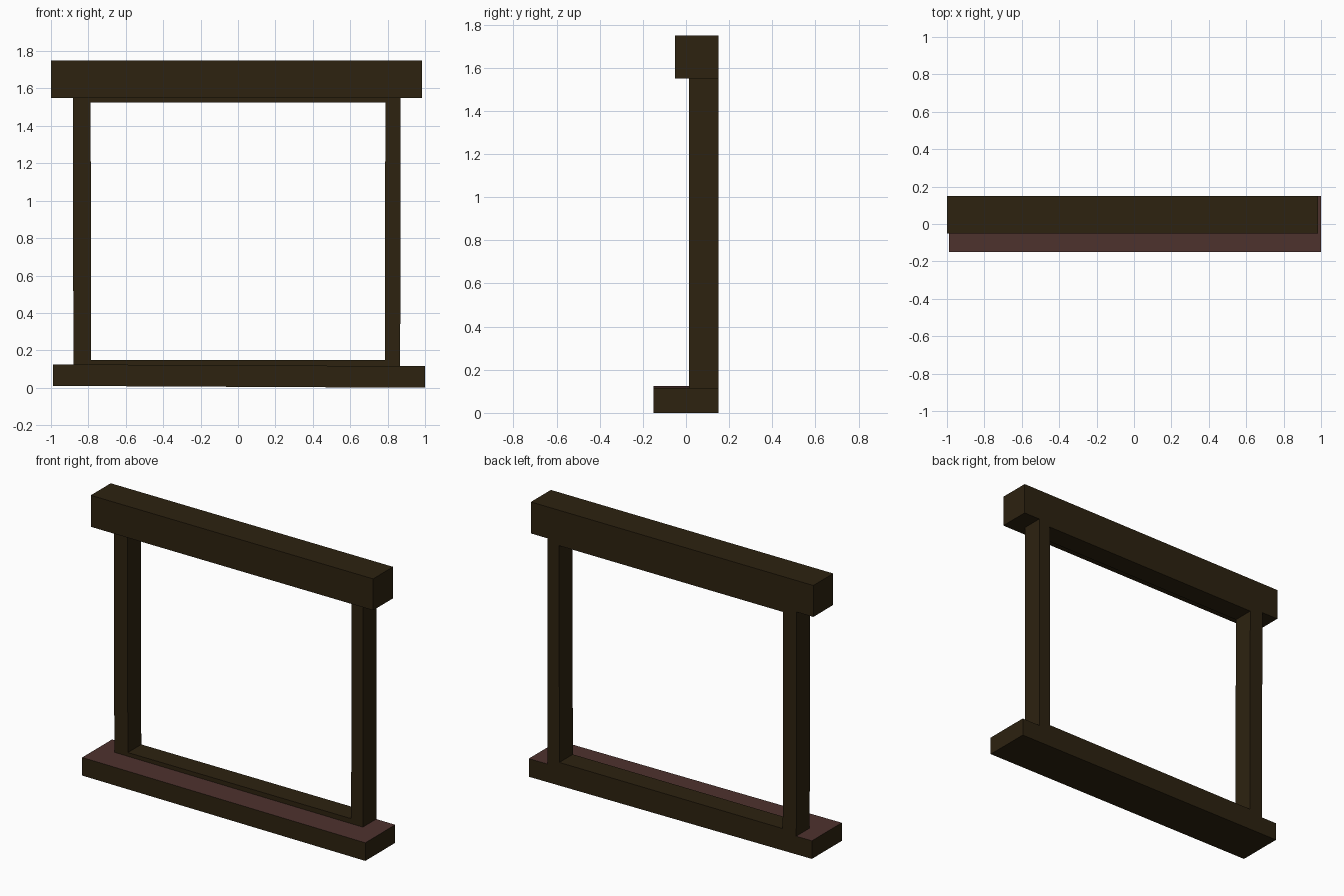
import bpy
import bmesh

old = bpy.data.objects.get("Cube")
if old:
    bpy.data.objects.remove(old, do_unlink=True)


def material(name, rgb):
    mat = bpy.data.materials.new(name)
    mat.use_nodes = True
    mat.diffuse_color = (*rgb, 1)
    mat.node_tree.nodes["Principled BSDF"].inputs["Base Color"].default_value = (*rgb, 1)
    return mat


dark_wood = material("dark wood", (0.026, 0.016, 0.005))
red_wood = material("reddish wood", (0.076, 0.032, 0.027))


def beam(name, x, y, z, sag=0.0, lean=0.0, top_material=None):
    """Box between the given ranges; sag drops the +x end, lean shifts the top in x."""
    bm = bmesh.new()
    bmesh.ops.create_cube(bm, size=1)
    for v in bm.verts:
        a, b, c = (v.co[i] + 0.5 for i in range(3))
        v.co = (x[0] + (x[1] - x[0]) * a + lean * c,
                y[0] + (y[1] - y[0]) * b,
                z[0] + (z[1] - z[0]) * c - sag * a)
    bm.normal_update()
    for f in bm.faces:
        f.material_index = 1 if top_material and f.normal.z > 0.9 else 0
    mesh = bpy.data.meshes.new(name)
    bm.to_mesh(mesh)
    bm.free()
    mesh.materials.append(dark_wood)
    if top_material:
        mesh.materials.append(top_material)
    obj = bpy.data.objects.new(name, mesh)
    bpy.context.collection.objects.link(obj)
    return obj


back = 0.15
frame_depth = (0.015, back)

# Wide sill and heavy lintel
beam("sill", (-0.99, 1.0), (-back, back), (0.01, 0.125), sag=0.01, top_material=red_wood)
beam("lintel", (-1.0, 0.985), (-0.05, back), (1.55, 1.75))

# Upright posts
beam("right_post", (-0.88, -0.785), frame_depth, (0.11, 1.56), lean=-0.003)
beam("left_post", (0.785, 0.867), frame_depth, (0.11, 1.56), lean=0.003)

# Thin rails closing the opening
beam("bottom_rail", (-0.79, 0.79), frame_depth, (0.1, 0.148))
beam("top_rail", (-0.79, 0.79), frame_depth, (1.525, 1.56))
